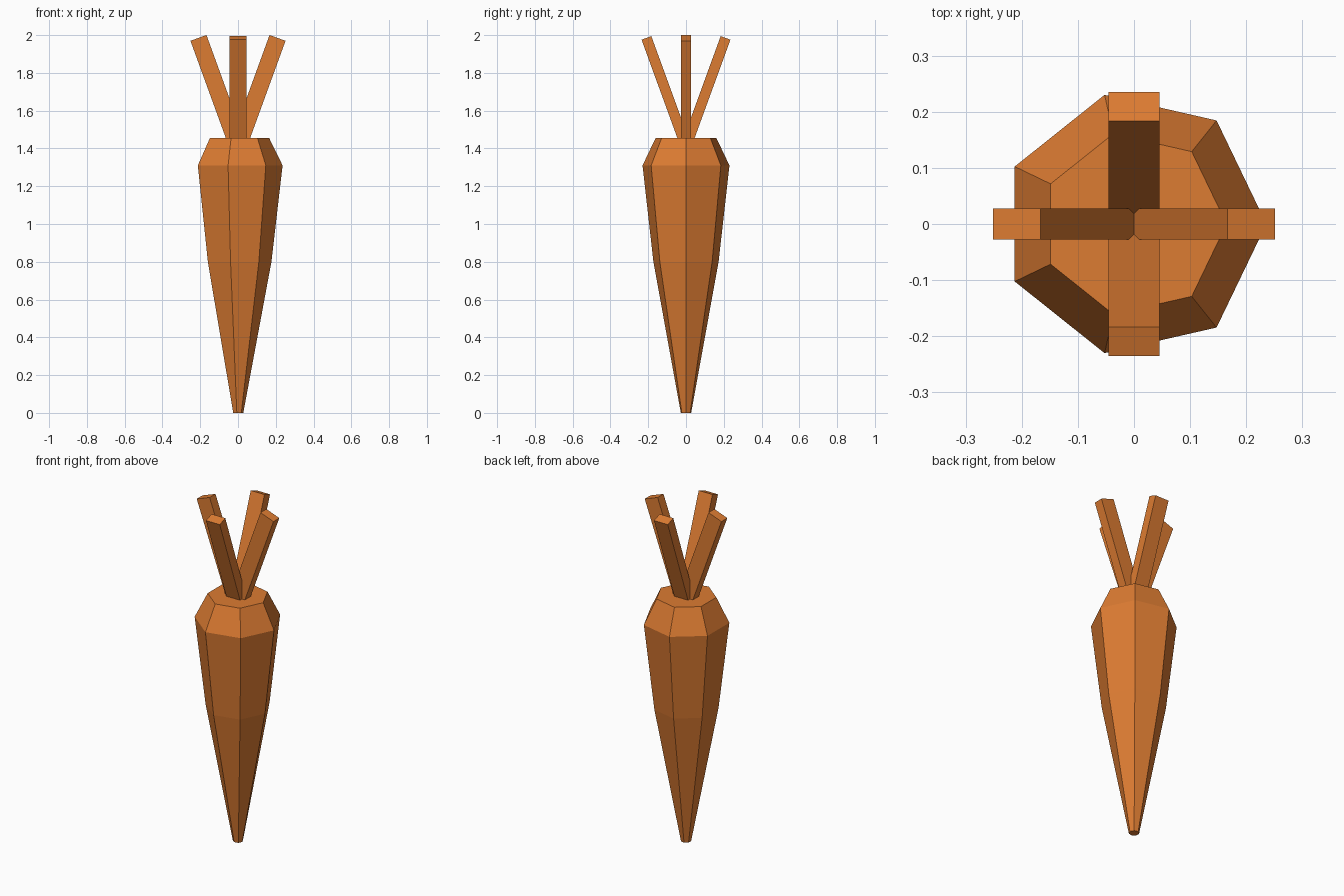
import bpy, bmesh
from math import cos, sin, pi, radians
from mathutils import Matrix

if "Cube" in bpy.data.objects:
    bpy.data.objects.remove(bpy.data.objects["Cube"], do_unlink=True)

orange = bpy.data.materials.new("carrot_orange")
orange.use_nodes = True
colour = (0.72, 0.2, 0.032, 1)
orange.diffuse_color = colour
orange.node_tree.nodes["Principled BSDF"].inputs["Base Color"].default_value = colour


def add_object(name, bm):
    bmesh.ops.recalc_face_normals(bm, faces=bm.faces[:])
    mesh = bpy.data.meshes.new(name)
    bm.to_mesh(mesh)
    bm.free()
    mesh.materials.append(orange)
    obj = bpy.data.objects.new(name, mesh)
    bpy.context.collection.objects.link(obj)


# Root: seven-sided tapering body lofted through (radius, height) rings
SIDES = 7
profile = [(0.028, 0), (0.177, 0.8), (0.236, 1.31), (0.165, 1.455)]
bm = bmesh.new()
rings = [[bm.verts.new((r * cos(2 * pi * i / SIDES), r * sin(2 * pi * i / SIDES), z))
          for i in range(SIDES)] for r, z in profile]
for low, high in zip(rings, rings[1:]):
    for i in range(SIDES):
        j = (i + 1) % SIDES
        bm.faces.new((low[i], low[j], high[j], high[i]))
bm.faces.new(rings[0][::-1])
bm.faces.new(rings[-1])
add_object("root", bm)

# Stems: four flat sticks leaning outward from the crown
LENGTH = 0.612
stems = {"left_stem": ("Y", 1), "right_stem": ("Y", -1),
         "front_stem": ("X", 1), "back_stem": ("X", -1)}
for name, (axis, side) in stems.items():
    bm = bmesh.new()
    bmesh.ops.create_cube(bm, size=1)
    place = (Matrix.Translation((0, 0, 1.41))
             @ Matrix.Rotation(side * radians(20), 4, axis)
             @ Matrix.Translation((0, 0, LENGTH / 2))
             @ Matrix.Diagonal((0.09, 0.055, LENGTH, 1)))
    bm.transform(place)
    add_object(name, bm)
